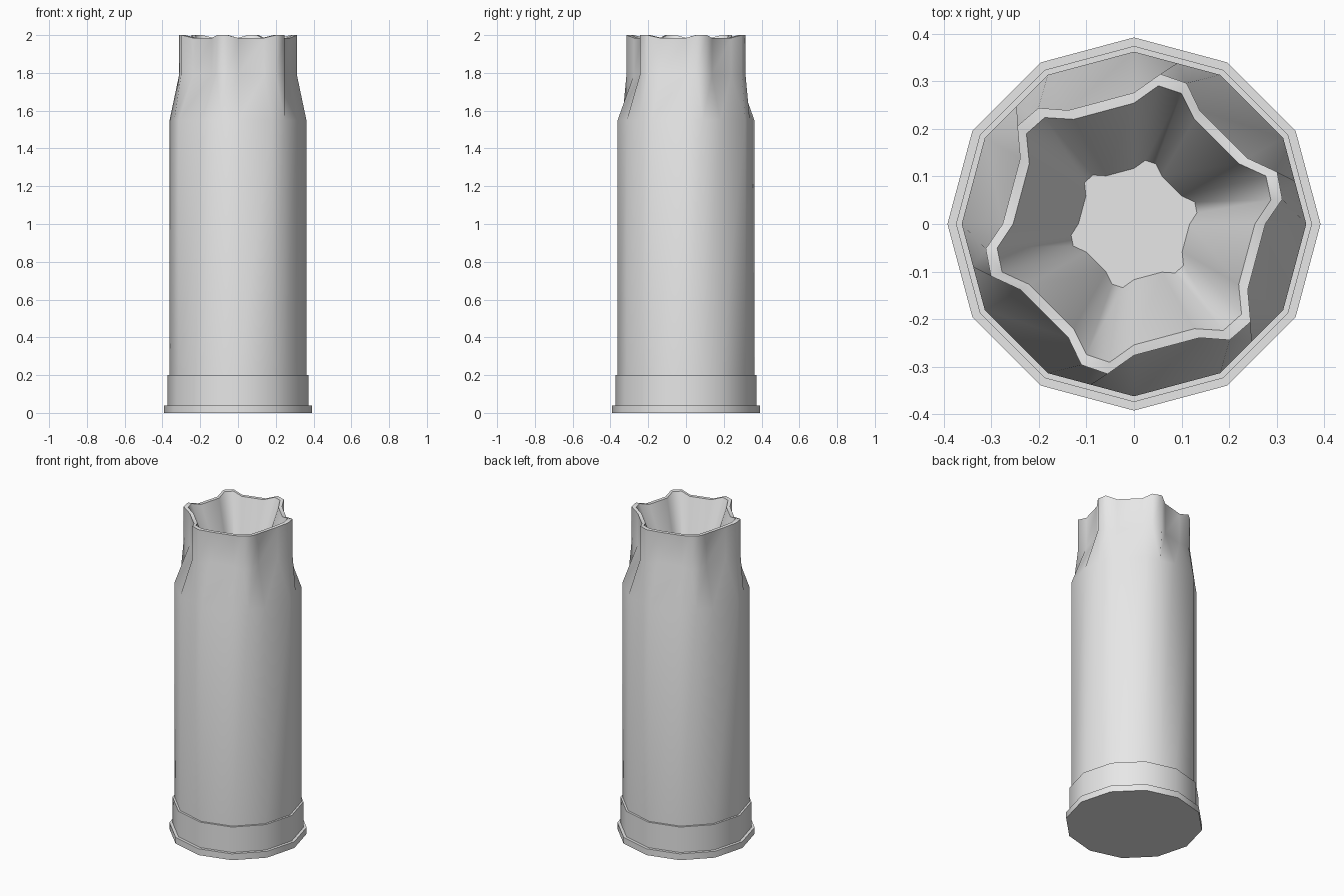
import bpy
import bmesh
from math import cos, sin, radians

cube = bpy.data.objects.get("Cube")
if cube:
    bpy.data.objects.remove(cube, do_unlink=True)

grey = bpy.data.materials.new("plain grey")
grey.use_nodes = True
grey.diffuse_color = (0.8, 0.8, 0.8, 1)
grey.node_tree.nodes["Principled BSDF"].inputs["Base Color"].default_value = (0.8, 0.8, 0.8, 1)


def finish(name, bm):
    """Turn a bmesh into a smooth-shaded object that keeps its hard edges."""
    bmesh.ops.recalc_face_normals(bm, faces=bm.faces)
    mesh = bpy.data.meshes.new(name)
    bm.to_mesh(mesh)
    bm.free()
    mesh.materials.append(grey)
    obj = bpy.data.objects.new(name, mesh)
    bpy.context.collection.objects.link(obj)
    bpy.ops.object.select_all(action="DESELECT")
    obj.select_set(True)
    bpy.context.view_layer.objects.active = obj
    bpy.ops.object.shade_smooth_by_angle(angle=radians(62))
    return obj


def disc(name, radius, bottom, top):
    """Twelve-sided drum between two heights."""
    bm = bmesh.new()
    bmesh.ops.create_cone(bm, cap_ends=True, segments=12, radius1=radius,
                          radius2=radius, depth=top - bottom)
    bmesh.ops.translate(bm, verts=bm.verts, vec=(0, 0, (bottom + top) / 2))
    return finish(name, bm)


def ring(bm, pattern, height, dip=0):
    """Repeat four (angle, radius) points six times; valleys sit lower by dip."""
    verts = []
    for k in range(6):
        for i, (angle, radius) in enumerate(pattern):
            a = radians(angle + 60 * k)
            z = height - (dip if i in (0, 3) else 0)
            verts.append(bm.verts.new((radius * cos(a), radius * sin(a), z)))
    return verts


# Base flange and metal band
disc("base_flange", 0.392, 0, 0.04)
disc("base_band", 0.374, 0.04, 0.2)

# Tube: straight wall, pinched shoulder, star-shaped mouth and sunken floor
R = 0.362
side = R * cos(radians(15))
straight = [(0, R), (15, side), (15, side), (30, R)]
star = [(0, 0.276), (9.5, 0.316), (20, 0.32), (30, 0.276)]
inner = [(0, 0.254), (10, 0.292), (20, 0.295), (30, 0.254)]
floor = [(a, r * 0.46) for a, r in inner]

bm = bmesh.new()
rings = [
    ring(bm, straight, 0.18),
    ring(bm, straight, 1.55),
    ring(bm, star, 1.79),
    ring(bm, star, 2, 0.015),
    ring(bm, inner, 2, 0.015),
    ring(bm, floor, 1.6),
]
for low, high in zip(rings, rings[1:]):
    for i in range(len(low)):
        j = (i + 1) % len(low)
        bm.faces.new((low[i], low[j], high[j], high[i]))
bm.faces.new(rings[0])
bm.faces.new(rings[-1])
bmesh.ops.remove_doubles(bm, verts=bm.verts, dist=0.0001)
finish("crimped_tube", bm)
